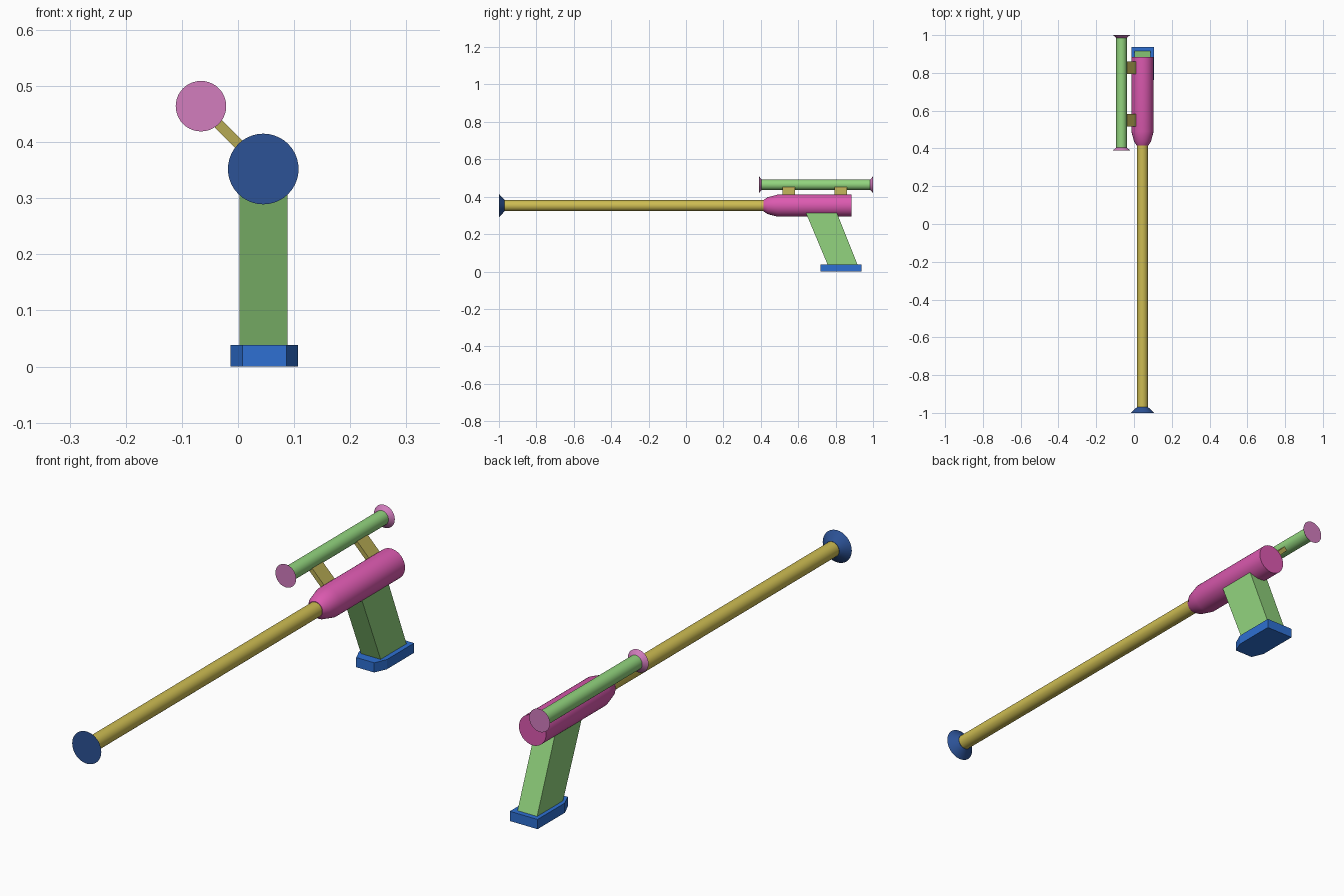
import bpy, bmesh, math
from mathutils import Matrix, Vector

cube = bpy.data.objects.get("Cube")
if cube:
    bpy.data.objects.remove(cube, do_unlink=True)


def material(name, rgb):
    lin = [((c / 255 + 0.055) / 1.055) ** 2.4 for c in rgb]
    m = bpy.data.materials.new(name)
    m.use_nodes = True
    m.diffuse_color = (*lin, 1)
    m.node_tree.nodes["Principled BSDF"].inputs["Base Color"].default_value = (*lin, 1)
    return m


yellow = material("yellow", (205, 188, 82))
olive = material("olive", (182, 170, 84))
pink = material("pink", (220, 90, 176))
pale_pink = material("pale pink", (210, 125, 190))
green = material("green", (146, 212, 126))
blue = material("blue", (46, 112, 210))
navy = material("navy", (44, 82, 150))


def finish(name, bm, mat, smooth=False):
    bmesh.ops.recalc_face_normals(bm, faces=bm.faces)
    mesh = bpy.data.meshes.new(name)
    bm.to_mesh(mesh)
    bm.free()
    mesh.materials.append(mat)
    ob = bpy.data.objects.new(name, mesh)
    bpy.context.collection.objects.link(ob)
    if smooth:
        bpy.ops.object.select_all(action="DESELECT")
        ob.select_set(True)
        bpy.context.view_layer.objects.active = ob
        bpy.ops.object.shade_smooth_by_angle(angle=math.radians(25))
    return ob


def turned(name, axis, profile, mat, sides=40):
    """Closed solid turned around a lengthwise axis; profile is (y, radius)."""
    bm = bmesh.new()
    rings = []
    for y, r in profile:
        angles = [math.tau * i / sides for i in range(sides)]
        rings.append([bm.verts.new((axis[0] + r * math.cos(a), y, axis[1] + r * math.sin(a)))
                      for a in angles])
    for a, b in zip(rings, rings[1:]):
        for i in range(sides):
            j = (i + 1) % sides
            bm.faces.new((a[i], a[j], b[j], b[i]))
    bm.faces.new(rings[0])
    bm.faces.new(rings[-1])
    return finish(name, bm, mat, True)


def prism(name, outline, offset, mat):
    """Extrude a planar outline along an offset vector."""
    bm = bmesh.new()
    face = bm.faces.new([bm.verts.new(p) for p in outline])
    new = bmesh.ops.extrude_face_region(bm, geom=[face])["geom"]
    moved = [v for v in new if isinstance(v, bmesh.types.BMVert)]
    bmesh.ops.translate(bm, verts=moved, vec=offset)
    return finish(name, bm, mat)


MAIN = (0.045, 0.352)
SIGHT = (-0.066, 0.464)

# Barrel, muzzle and body
turned("barrel", MAIN, [(-0.98, 0.029), (0.43, 0.029)], yellow)
turned("muzzle", MAIN, [(-1, 0.063), (-0.97, 0.03)], navy)
turned("body", MAIN, [(0.415, 0.031), (0.437, 0.045), (0.49, 0.059), (0.885, 0.059)], pink)

# Sighting tube with flared ends
turned("sight_tube", SIGHT, [(0.395, 0.028), (0.995, 0.028)], green)
turned("sight_front_rim", SIGHT, [(0.39, 0.045), (0.405, 0.028)], pale_pink)
turned("sight_rear_rim", SIGHT, [(1, 0.045), (0.985, 0.028)], pale_pink)

# Diagonal mounts between sight and body
start, end = Vector((SIGHT[0], 0, SIGHT[1])), Vector((MAIN[0], 0, MAIN[1]))
for name, y in (("front_mount", 0.55), ("rear_mount", 0.828)):
    bm = bmesh.new()
    span = end - start
    turn = Matrix.Rotation(math.atan2(-span.z, span.x), 4, "Y")
    place = Matrix.Translation((start + end) / 2 + Vector((0, y, 0)))
    scale = Matrix.Diagonal((span.length * 0.75, 0.066, 0.018, 1))
    bmesh.ops.create_cube(bm, size=1, matrix=place @ turn @ scale)
    finish(name, bm, olive)

# Slanted grip
prism("grip", [(0.003, y, z) for y, z in
               ((0.632, 0.335), (0.798, 0.335), (0.92, 0.03), (0.76, 0.03))],
      (0.085, 0, 0), green)

# Grip base with clipped front corners
half = [(0.039, 0.72), (0.06, 0.768), (0.06, 0.937)]
outline = half + [(-x, y) for x, y in reversed(half)]
prism("grip_base", [(0.047 + x, y, 0) for x, y in outline], (0, 0, 0.038), blue)
